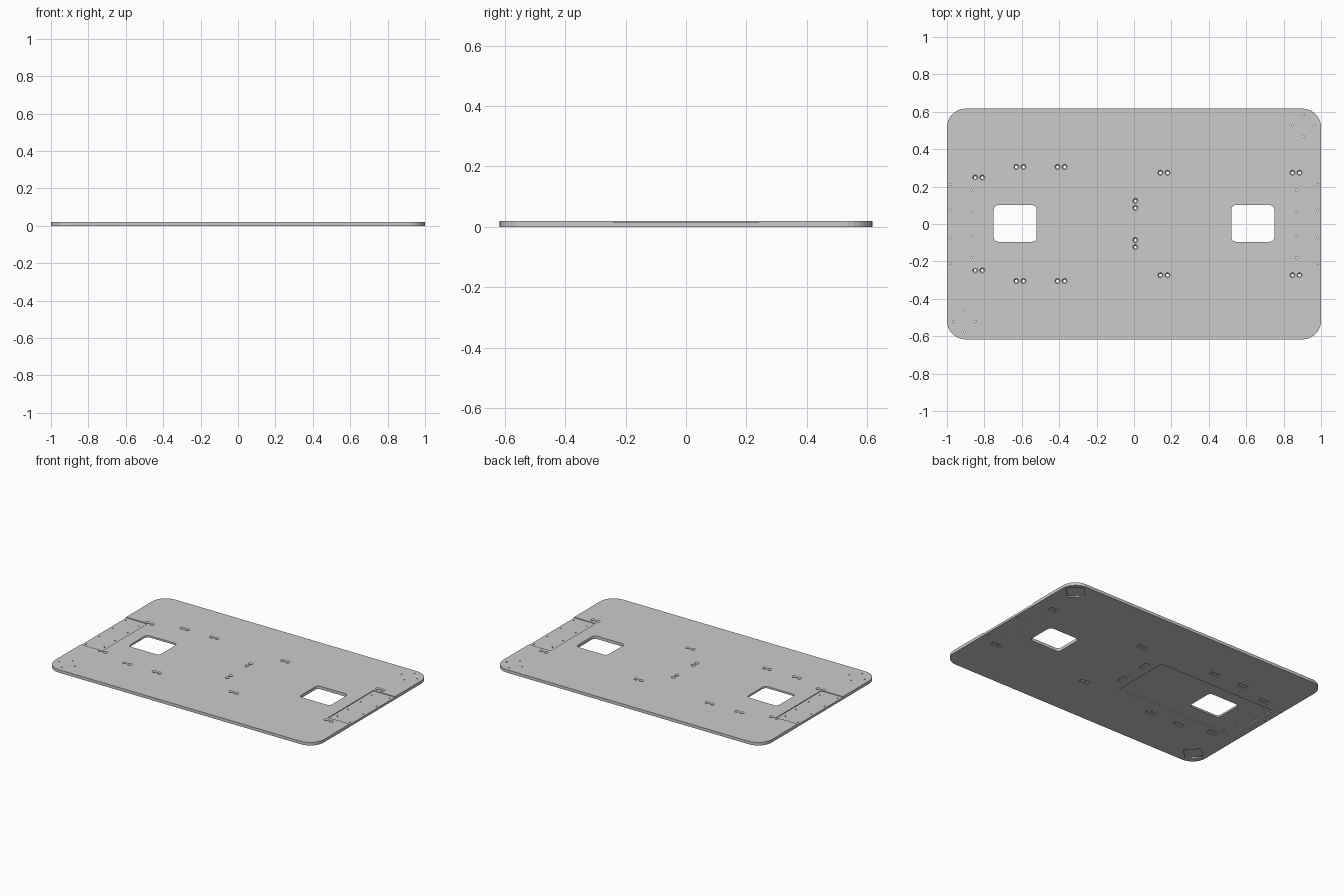
import bpy, bmesh, math

if "Cube" in bpy.data.objects:
    bpy.data.objects.remove(bpy.data.objects["Cube"])

T = 0.02  # plate thickness


def rounded(cx, cy, w, h, r, seg=8):
    """Outline of a rectangle with rounded corners."""
    pts = []
    for i, (sx, sy) in enumerate([(1, 1), (-1, 1), (-1, -1), (1, -1)]):
        for k in range(seg + 1):
            a = math.pi / 2 * (i + k / seg)
            pts.append((cx + sx * (w / 2 - r) + r * math.cos(a),
                        cy + sy * (h / 2 - r) + r * math.sin(a)))
    return pts


def rect(cx, cy, w, h):
    return [(cx + sx * w / 2, cy + sy * h / 2)
            for sx, sy in [(1, 1), (-1, 1), (-1, -1), (1, -1)]]


def circle(cx, cy, r, n=16):
    return [(cx + r * math.cos(2 * math.pi * k / n),
             cy + r * math.sin(2 * math.pi * k / n)) for k in range(n)]


def solid(name, lofts):
    """Prisms from (bottom outline, top outline, z0, z1) tuples."""
    bm = bmesh.new()
    for low, high, z0, z1 in lofts:
        a = [bm.verts.new((x, y, z0)) for x, y in low]
        b = [bm.verts.new((x, y, z1)) for x, y in high]
        bm.faces.new(a[::-1])
        bm.faces.new(b)
        n = len(a)
        for i in range(n):
            j = (i + 1) % n
            bm.faces.new((a[i], a[j], b[j], b[i]))
    me = bpy.data.meshes.new(name)
    bm.to_mesh(me)
    bm.free()
    ob = bpy.data.objects.new(name, me)
    bpy.context.collection.objects.link(ob)
    return ob


def prism(o, z0, z1):
    return (o, o, z0, z1)


# Main plate
plate = solid("base_plate", [prism(rounded(0, 0, 2, 1.234, 0.1), 0, T)])


def cut(name, lofts):
    cutter = solid(name, lofts)
    cutter.hide_render = True
    mod = plate.modifiers.new(name, 'BOOLEAN')
    mod.operation = 'DIFFERENCE'
    mod.solver = 'EXACT'
    mod.object = cutter
    bpy.context.view_layer.objects.active = plate
    bpy.ops.object.modifier_apply(modifier=name)
    bpy.data.objects.remove(cutter)


# Positions of the paired screws: (x, y, direction)
pairs = [(x, s * y, (1, 0)) for s in (1, -1) for x, y in
         [(-0.83, 0.248), (-0.61, 0.305), (-0.39, 0.305), (0.16, 0.274), (0.866, 0.274)]]
pairs += [(0.007, s * 0.105, (0, 1)) for s in (1, -1)]
screws = [(x + s * 0.019 * d[0], y + s * 0.019 * d[1])
          for x, y, d in pairs for s in (1, -1)]
corners = [(0.907, 0.527), (-0.907, -0.52)]

# Window openings
cut("windows", [prism(rounded(s * 0.635, 0.003, 0.23, 0.196, 0.025, 5), -0.1, 0.1)
                for s in (1, -1)])

# Shallow recesses on top at both short edges
cut("edge_recesses", [prism(rect(s * 0.99, 0, 0.3, 0.48), T - 0.005, 0.1) for s in (1, -1)])

# Large pocket underneath
cut("under_pocket", [prism(rect(-0.5, -0.005, 0.885, 0.4), -0.1, 0.008)])

# Nut slots under the screw pairs and square pockets under two corners
slots = [prism(rect(x, y, 0.032 + 0.04 * d[0], 0.032 + 0.04 * d[1]), -0.1, 0.006)
         for x, y, d in pairs]
slots += [prism(circle(x, y, 0.077, 4), -0.1, 0.008) for x, y in corners]
cut("under_slots", slots)

# Countersinks on the screw pairs
cut("countersinks", [(circle(x, y, 0.007), circle(x, y, 0.021), 0.012, 0.028)
                     for x, y in screws])

# Through holes: screws, corner holes and edge holes
holes = [prism(circle(x, y, 0.0075), -0.1, 0.1) for x, y in screws]
holes += [prism(circle(x + dx, y + dy, 0.005, 12), -0.1, 0.1) for x, y in corners
          for dx, dy in [(0.058, 0), (-0.058, 0), (0, 0.058), (0, -0.058)]]
holes += [prism(circle(sx * x, sy * y, 0.005, 12), -0.1, 0.1)
          for sx in (1, -1) for sy in (1, -1)
          for x, y in [(0.982, 0.07), (0.982, 0.21), (0.867, 0.068), (0.867, 0.181)]]
cut("holes", holes)
